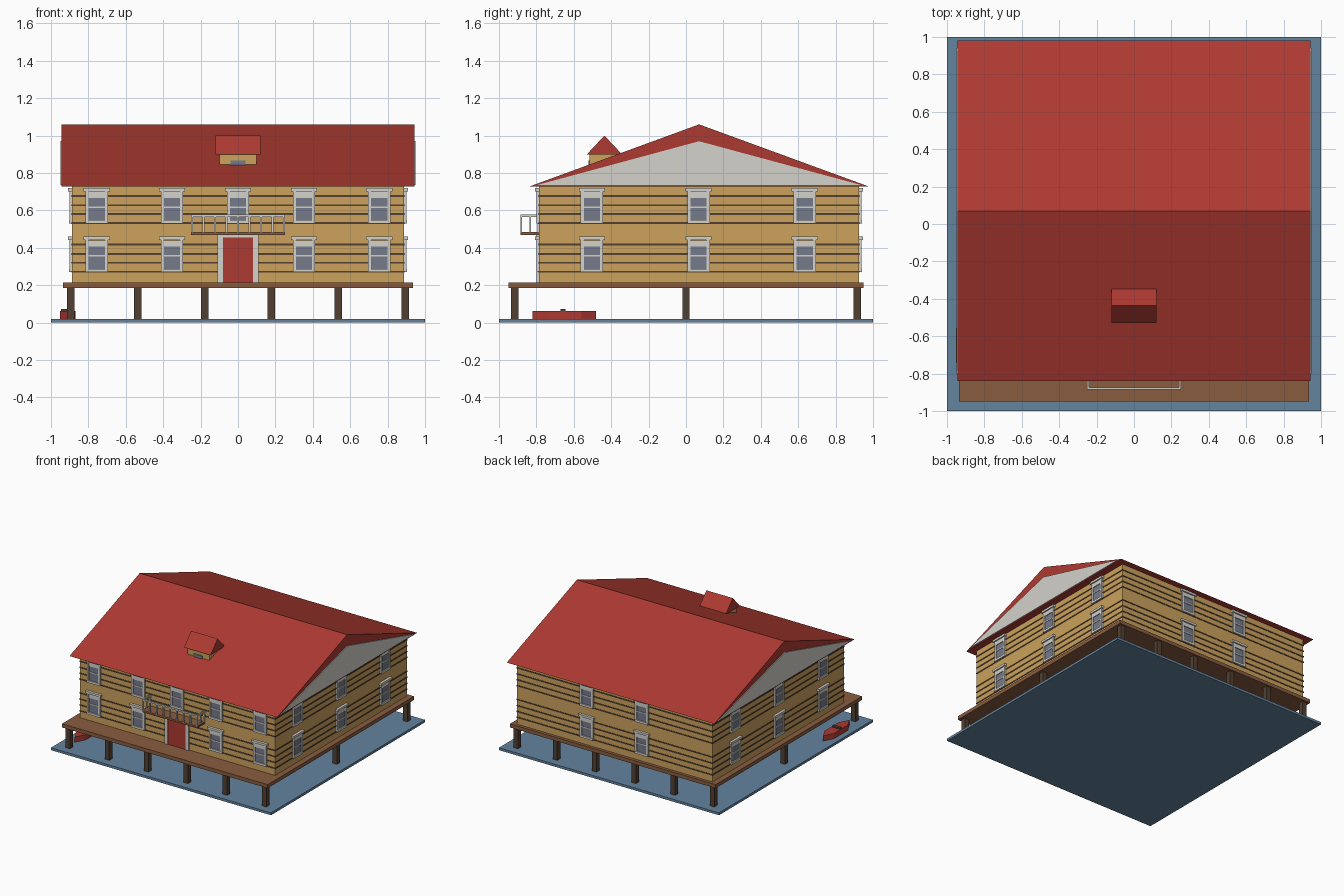
import bpy, bmesh
from mathutils import Vector

if "Cube" in bpy.data.objects:
    bpy.data.objects.remove(bpy.data.objects["Cube"])


def srgb(r, g, b):
    lin = [((c / 255 + 0.055) / 1.055) ** 2.4 for c in (r, g, b)]
    return (*lin, 1)


def material(name, *rgb):
    m = bpy.data.materials.new(name)
    m.diffuse_color = srgb(*rgb)
    m.use_nodes = True
    m.node_tree.nodes["Principled BSDF"].inputs["Base Color"].default_value = m.diffuse_color
    return m


RED = material("barn red", 174, 58, 50)
TAN = material("tan wood", 204, 162, 92)
DARK = material("dark wood", 82, 64, 50)
DECK = material("deck brown", 136, 92, 64)
TRIM = material("light trim", 212, 210, 203)
GLASS = material("grey glass", 118, 123, 139)
WATER = material("water blue", 100, 131, 158)


def finish(name, bm, mat):
    bmesh.ops.recalc_face_normals(bm, faces=bm.faces)
    me = bpy.data.meshes.new(name)
    bm.to_mesh(me)
    bm.free()
    me.materials.append(mat)
    ob = bpy.data.objects.new(name, me)
    bpy.context.collection.objects.link(ob)
    return ob


def boxes(name, mat, items):
    """One object from boxes given as (x0, x1, y0, y1, z0, z1)."""
    bm = bmesh.new()
    for x0, x1, y0, y1, z0, z1 in items:
        vs = bmesh.ops.create_cube(bm, size=1)["verts"]
        for v in vs:
            v.co = Vector((x0 if v.co.x < 0 else x1,
                           y0 if v.co.y < 0 else y1,
                           z0 if v.co.z < 0 else z1))
    return finish(name, bm, mat)


def extrude(name, mat, points, offset):
    """Solid made by sweeping a flat outline along an offset."""
    bm = bmesh.new()
    f = bm.faces.new([bm.verts.new(p) for p in points])
    new = bmesh.ops.extrude_face_region(bm, geom=[f])["geom"]
    # keep the starting cap so the solid is closed
    if not f.is_valid:
        bm.faces.new([v for v in bm.verts if v not in new])
    bmesh.ops.translate(bm, vec=offset,
                        verts=[v for v in new if isinstance(v, bmesh.types.BMVert)])
    return finish(name, bm, mat)


def gable(name, mat, x0, x1, y0, y1, z0, z1):
    ridge = (y0 + y1) / 2
    return extrude(name, mat, [(x0, y0, z0), (x0, y1, z0), (x0, ridge, z1)],
                   (x1 - x0, 0, 0))


# Water, piles and deck
boxes("water", WATER, [(-1, 1, -1, 1, 0, 0.02)])
boxes("piles", DARK, [(x - .02, x + .02, y - .02, y + .02, .02, .187)
                      for x in (-.893, -.536, -.179, .179, .536, .893)
                      for y in (-.915, 0, .915)])
boxes("deck", DECK, [(-.935, .935, -.95, .95, .185, .215)])

# House body and dark grooves between the logs
X, Y0, Y1 = .888, -.785, .925
boxes("walls", TAN, [(-X, X, Y0, Y1, .215, .74)])
g = .003
boxes("log_grooves", DARK,
      [(-X - g, X + g, Y0 - g, Y1 + g, z - .005, z + .005)
       for base in (.272, .532) for z in (base, base + .048, base + .096, base + .146)])

# Roof and gable ends
gable("roof", RED, -.943, .943, -.84, .98, .727, 1.06)
for side, x in (("left", -.95), ("right", .942)):
    gable("gable_" + side, TRIM, x, x + .008, -.80, .94, .735, .97)


# Windows: each wall maps (along, outward, up) to world boxes
def on_wall(wall, u0, u1, d0, d1, z0, z1):
    return {"front": (u0, u1, Y0 - d1, Y0 - d0, z0, z1),
            "back": (u0, u1, Y1 + d0, Y1 + d1, z0, z1),
            "right": (X + d0, X + d1, u0, u1, z0, z1),
            "left": (-X - d1, -X - d0, u0, u1, z0, z1)}[wall]


spots = [("front", u, z) for u in (-.755, -.353, .353, .755) for z in (.27, .53)]
spots += [("front", 0, .53)]
spots += [("back", u, z) for u in (-.25, .25) for z in (.27, .53)]
spots += [(w, u, z) for w in ("left", "right")
          for u in (-.503, .067, .635) for z in (.27, .53)]
frames, panes = [], []
for w, u, z in spots:
    panes.append(on_wall(w, u - .046, u + .046, -.005, .006, z + .015, z + .145))
    for s in (-1, 1):
        a, b = sorted((u + s * .043, u + s * .06))
        frames.append(on_wall(w, a, b, -.005, .013, z, z + .175))
    frames += [on_wall(w, u - .06, u + .06, -.005, .015, z, z + .018),
               on_wall(w, u - .045, u + .045, -.005, .012, z + .137, z + .17),
               on_wall(w, u - .07, u + .07, -.005, .021, z + .172, z + .19),
               on_wall(w, u - .045, u + .045, -.005, .010, z + .083, z + .091)]
boxes("window_panes", GLASS, panes)
boxes("window_frames", TRIM, frames)

# Front door
boxes("door", RED, [on_wall("front", -.08, .08, -.005, .009, .215, .455)])
boxes("door_frame", TRIM, [on_wall("front", -.11, -.08, -.005, .013, .215, .475),
                           on_wall("front", .08, .11, -.005, .013, .215, .475),
                           on_wall("front", -.08, .08, -.005, .013, .455, .475)])

# Balcony with railing
boxes("balcony_floor", DECK, [(-.25, .25, -.885, Y0, .47, .485)])
rail = [(-.25, .25, -.885, -.875, .565, .577)]
for s in (-1, 1):
    a, b = sorted((s * .24, s * .25))
    rail += [(a, b, -.885, Y0, .565, .577),
             (a, b, -.838, -.830, .485, .565),
             (a, b, -.795, Y0, .485, .565)]
for i in range(9):
    x = -.245 + i * .49 / 8
    rail.append((x - .005, x + .005, -.885, -.876, .485, .57))
boxes("balcony_railing", TRIM, rail)

# Roof dormer
boxes("dormer_body", TAN, [(-.10, .10, -.515, -.36, .80, .91)])
gable("dormer_roof", RED, -.12, .12, -.53, -.342, .90, 1.0)
boxes("dormer_window", GLASS, [(-.04, .04, -.522, -.51, .82, .867)])

# Moored boat with a pointed bow and stern
bx = -.91
hull = [(bx, -.82), (bx + .042, -.74), (bx + .042, -.56),
        (bx, -.48), (bx - .042, -.56), (bx - .042, -.74)]
extrude("boat_hull", RED, [(x, y, .02) for x, y in hull], (0, 0, .043))
boxes("boat_seat", DARK, [(bx - .036, bx + .036, -.67, -.645, .06, .074)])
